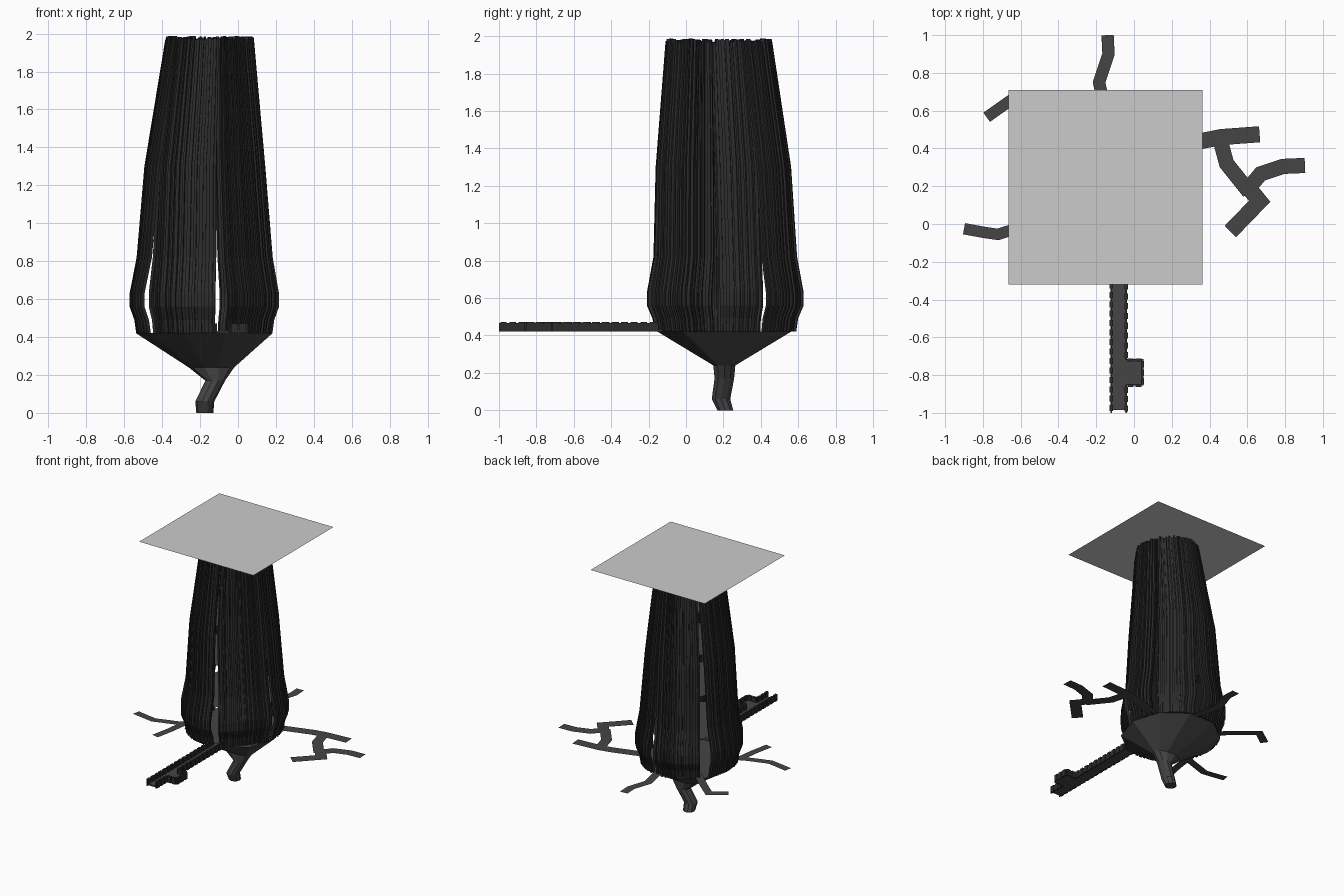
import bpy, bmesh, math, random
from mathutils import Vector

if "Cube" in bpy.data.objects:
    bpy.data.objects.remove(bpy.data.objects["Cube"])

random.seed(4)

dark = bpy.data.materials.new("dark_stone")
dark.diffuse_color = (0.06, 0.06, 0.06, 1)
dark.use_nodes = True
dark.node_tree.nodes["Principled BSDF"].inputs["Base Color"].default_value = dark.diffuse_color
shell_mat = bpy.data.materials.new("dark_shell")
shell_mat.diffuse_color = (0.025, 0.025, 0.025, 1)
shell_mat.use_nodes = True
shell_mat.node_tree.nodes["Principled BSDF"].inputs["Base Color"].default_value = shell_mat.diffuse_color


def finish(name, bm, mat=dark):
    bmesh.ops.recalc_face_normals(bm, faces=bm.faces)
    me = bpy.data.meshes.new(name)
    bm.to_mesh(me)
    bm.free()
    ob = bpy.data.objects.new(name, me)
    bpy.context.collection.objects.link(ob)
    if mat:
        me.materials.append(mat)
    return ob


def loft(rings):
    """Closed rings joined in sequence."""
    bm = bmesh.new()
    rows = [[bm.verts.new(p) for p in r] for r in rings]
    n = len(rows[0])
    for a, b in zip(rows, rows[1:]):
        for i in range(n):
            j = (i + 1) % n
            bm.faces.new((a[i], a[j], b[j], b[i]))
    return bm, rows, n


def box(bm, x0, x1, y0, y1, z0, z1):
    vs = bmesh.ops.create_cube(bm, size=1)["verts"]
    for v in vs:
        v.co = Vector(((x0 + x1) / 2 + v.co.x * (x1 - x0),
                       (y0 + y1) / 2 + v.co.y * (y1 - y0),
                       (z0 + z1) / 2 + v.co.z * (z1 - z0)))


# Inverted cone base with a bent stem: z, centre x, y, radius x, y
base = [(0, -0.175, 0.21, 0.045, 0.045), (0.06, -0.175, 0.187, 0.05, 0.052),
        (0.17, -0.12, 0.205, 0.052, 0.055), (0.24, -0.14, 0.205, 0.12, 0.062),
        (0.42, -0.178, 0.205, 0.36, 0.375)]
rings = []
for z, cx, cy, rx, ry in base:
    rings.append([(cx + rx * math.cos(k * math.tau / 10),
                   cy + ry * math.sin(k * math.tau / 10), z) for k in range(10)])
bm, rows, n = loft(rings)
bm.faces.new(rows[0])
bm.faces.new(rows[-1])
finish("cone_base", bm)

# Tower shell profile: z, centre x, y, radius x, y, gap share
shell = [(0.42, -0.178, 0.21, 0.36, 0.38, 0.9), (0.49, -0.178, 0.21, 0.37, 0.39, 0.95),
         (0.56, -0.178, 0.21, 0.395, 0.42, 1.0), (0.63, -0.178, 0.21, 0.395, 0.42, 1.0),
         (0.82, -0.176, 0.21, 0.36, 0.385, 0.75), (1.3, -0.175, 0.20, 0.32, 0.363, 0.5),
         (1.975, -0.15, 0.175, 0.235, 0.285, 0.2)]


def panel(name, a0, a1, m0, m1, flat):
    """Ribbed curved wall; gaps close towards m0 and m1, flat pulls the middle in."""
    cols, t = [], 0.0
    step = 2.3 / (a1 - a0)
    while t < 1:
        e = min(1, t + step * random.uniform(0.6, 1.4))
        off = -0.013 if len(cols) % 4 else 0.0
        off += random.uniform(-0.004, 0)
        cols += [(t, off - flat * 4 * t * (1 - t)), (e, off - flat * 4 * e * (1 - e))]
        t = e
    jag = []
    for k in range(0, len(cols), 2):
        jag += [random.uniform(-0.01, 0.012)] * 2
    rings = []
    for i, (z, cx, cy, rx, ry, g) in enumerate(shell):
        s, e = m0 + (a0 - m0) * g, m1 + (a1 - m1) * g
        last = i == len(shell) - 1

        def at(t, off, dz):
            a = math.radians(s + (e - s) * t)
            return (cx + (rx + off) * math.cos(a), cy + (ry + off) * math.sin(a),
                    z + (dz if last else 0))
        outer = [at(t, o, j) for (t, o), j in zip(cols, jag)]
        inner = [at(t, o - 0.02, j) for (t, o), j in zip(cols, jag)]
        rings.append(outer + inner[::-1])
    bm, rows, n = loft(rings)
    for row in (rows[0], rows[-1]):
        for k in range(n // 2 - 1):
            bm.faces.new((row[k], row[k + 1], row[n - 2 - k], row[n - 1 - k]))
    finish(name, bm, shell_mat)


# Six panels with gaps: start angle, end angle, flattening
spans = [(227, 279, 0), (289, 350, 0.035), (356, 386, 0),
         (393, 437, 0), (445, 498, 0), (511, 569, 0)]
for i, (a0, a1, flat) in enumerate(spans):
    before = spans[i - 1][1] - (360 if i == 0 else 0)
    after = spans[(i + 1) % 6][0] + (360 if i == 5 else 0)
    panel(f"shell_panel_{i + 1}", a0, a1, (a0 + before) / 2, (a1 + after) / 2, flat)

# Thin inner floors inside the shell
for i, (z, cx, cy, rx, ry) in enumerate([(0.73, -0.178, 0.21, 0.33, 0.35),
                                         (1.06, -0.175, 0.205, 0.3, 0.33),
                                         (1.38, -0.172, 0.195, 0.27, 0.31),
                                         (1.7, -0.16, 0.185, 0.23, 0.27)]):
    bm = bmesh.new()
    bm.faces.new([bm.verts.new((cx + rx * math.cos(k * math.tau / 10),
                                cy + ry * math.sin(k * math.tau / 10), z))
                  for k in range(10)])
    finish(f"inner_floor_{i + 1}", bm)

# Flat roof sheet
bm = bmesh.new()
bm.faces.new([bm.verts.new((x, y, 2)) for x, y in
              [(-0.665, -0.32), (0.362, -0.32), (0.362, 0.71), (-0.665, 0.71)]])
finish("roof_sheet", bm, None)


# Flat branching paths
def path(name, pts, w=0.075, z=0.435):
    bm = bmesh.new()
    ps = [Vector(p) for p in pts]
    rows = []
    for i, p in enumerate(ps):
        d0 = (p - ps[i - 1]).normalized() if i else (ps[1] - p).normalized()
        d1 = (ps[i + 1] - p).normalized() if i < len(ps) - 1 else d0
        d = (d0 + d1).normalized()
        side = Vector((-d.y, d.x)) * (w / 2 / max(0.6, d.dot(d0)))
        rows.append([bm.verts.new((*(p + side), z)), bm.verts.new((*(p - side), z))])
    for a, b in zip(rows, rows[1:]):
        bm.faces.new((a[0], a[1], b[1], b[0]))
    finish(name, bm)


path("right_path", [(0.1, 0.36), (0.36, 0.44), (0.46, 0.46), (0.665, 0.475)], 0.085)
path("right_path_branch", [(0.455, 0.45), (0.49, 0.32), (0.61, 0.17)], 0.08)
path("right_path_outer_fork", [(0.59, 0.17), (0.67, 0.265), (0.79, 0.305), (0.905, 0.31)], 0.08)
path("right_path_inner_fork", [(0.6, 0.2), (0.665, 0.12), (0.51, -0.04)], 0.085)
path("back_path", [(-0.13, 0.5), (-0.185, 0.75), (-0.135, 0.9), (-0.14, 1.0)], 0.065)
path("left_path", [(-0.4, 0.07), (-0.55, 0.0), (-0.72, -0.055), (-0.79, -0.045),
                   (-0.9, -0.025)], 0.06)
path("left_path_branch", [(-0.5, 0.02), (-0.52, -0.13), (-0.55, -0.28)], 0.06)
path("back_left_path", [(-0.4, 0.42), (-0.53, 0.54), (-0.66, 0.65), (-0.78, 0.565)], 0.06)

# Front bridge deck with a side landing
bm = bmesh.new()
box(bm, -0.12, -0.04, -0.985, -0.12, 0.42, 0.433)
box(bm, -0.04, 0.045, -0.855, -0.72, 0.42, 0.433)
finish("bridge_deck", bm)

# Ribbed parapets along the bridge and landing
bm = bmesh.new()
runs = [((-0.12, -0.15), (-0.12, -1.0)), ((-0.04, -0.15), (-0.04, -0.72)),
        ((-0.04, -0.855), (-0.04, -1.0)), ((-0.04, -0.72), (0.045, -0.72)),
        ((0.045, -0.72), (0.045, -0.855)), ((-0.04, -0.855), (0.045, -0.855))]
for p, q in runs:
    p, q = Vector(p), Vector(q)
    lo, hi = (min(p.x, q.x), min(p.y, q.y)), (max(p.x, q.x), max(p.y, q.y))
    box(bm, lo[0] - 0.004, hi[0] + 0.004, lo[1], hi[1] + 0.004, 0.42, 0.468)
    count = max(2, round((q - p).length / 0.05))
    for k in range(count):
        c = p.lerp(q, (k + 0.5) / count)
        hx, hy = (0.009, 0.016) if p.x == q.x else (0.016, 0.009)
        box(bm, c.x - hx, c.x + hx, c.y - hy, c.y + hy, 0.42, 0.472)
finish("bridge_parapet", bm, shell_mat)
